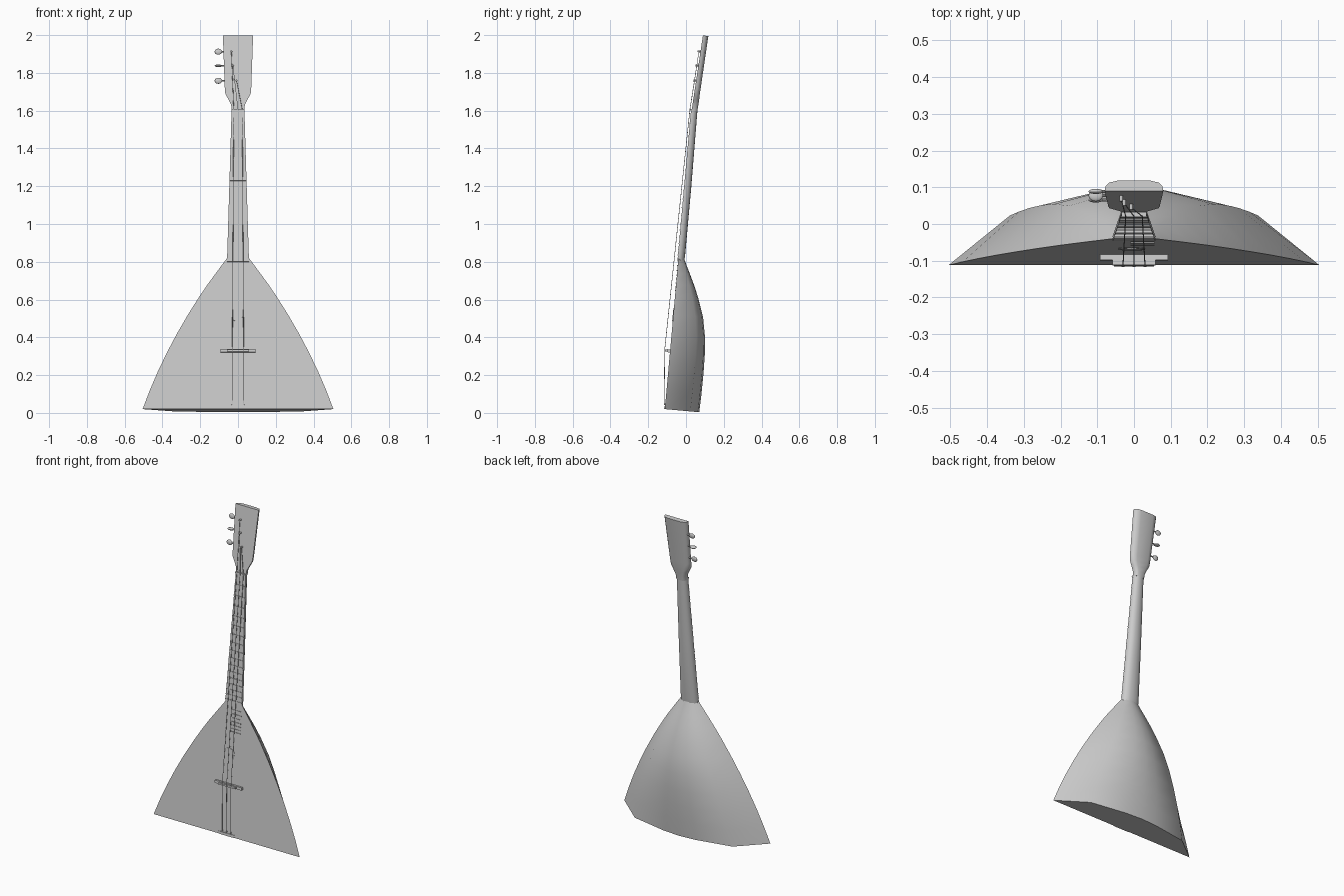
import bpy, bmesh, math
from mathutils import Matrix, Vector

if "Cube" in bpy.data.objects:
    bpy.data.objects.remove(bpy.data.objects["Cube"])

# Instrument is built upright (x across, y = depth behind the front face, z along), then leaned back
LEAN = math.atan(0.09)
M = Matrix.Translation((0, -0.112, 0.02)) @ Matrix.Rotation(-LEAN, 4, 'X')


def along(z):
    return (z - 0.02) / math.cos(LEAN)


def head_face(z):
    return max(0.0, 0.06 * (z - 1.61))


def finish(name, bm, angle=40):
    bmesh.ops.recalc_face_normals(bm, faces=bm.faces)
    bm.transform(M)
    me = bpy.data.meshes.new(name)
    bm.to_mesh(me)
    bm.free()
    ob = bpy.data.objects.new(name, me)
    bpy.context.collection.objects.link(ob)
    bpy.ops.object.select_all(action='DESELECT')
    ob.select_set(True)
    bpy.context.view_layer.objects.active = ob
    bpy.ops.object.shade_smooth_by_angle(angle=math.radians(angle))
    return ob


def loft(name, half, stations, angle=40):
    """half: (width, depth) ratios of the right half section; stations: (z, half width, depth, front)"""
    section = half + [(-x, d) for x, d in reversed(half) if x > 0]
    bm = bmesh.new()
    rings = [[bm.verts.new((x * w, f + d * t, along(z))) for x, d in section]
             for z, w, t, f in stations]
    n = len(section)
    for a, b in zip(rings, rings[1:]):
        for i in range(n):
            j = (i + 1) % n
            bm.faces.new((a[i], a[j], b[j], b[i]))
    bm.faces.new(rings[0])
    bm.faces.new(rings[-1])
    return finish(name, bm, angle)


def add_box(bm, centre, size):
    mat = Matrix.Translation(centre) @ Matrix.Diagonal((*size, 1))
    bmesh.ops.create_cube(bm, size=1, matrix=mat)


def add_rod(bm, a, b, r, sides=8):
    a, b = Vector(a), Vector(b)
    rot = (b - a).to_track_quat('Z', 'Y').to_matrix().to_4x4()
    bmesh.ops.create_cone(bm, cap_ends=True, segments=sides, radius1=r, radius2=r,
                          depth=(b - a).length, matrix=Matrix.Translation((a + b) / 2) @ rot)


# Triangular body with faceted bowl back
loft("body", [(1, 0), (0.67, 0.74), (0.22, 0.96), (0, 1)],
     [(0.02, 0.505, 0.183, 0), (0.12, 0.467, 0.186, 0), (0.22, 0.424, 0.187, 0),
      (0.32, 0.376, 0.185, 0), (0.42, 0.323, 0.177, 0), (0.52, 0.265, 0.158, 0),
      (0.62, 0.202, 0.123, 0), (0.68, 0.161, 0.098, 0), (0.74, 0.117, 0.069, 0),
      (0.79, 0.080, 0.044, 0), (0.82, 0.058, 0.030, 0)], 45)

# Tapered neck with rounded back
loft("neck", [(1, 0), (1, 0.25), (0.8, 0.72), (0.4, 0.97), (0, 1)],
     [(0.78, 0.059, 0.030, 0), (0.84, 0.057, 0.034, 0),
      (1.2, 0.046, 0.034, 0), (1.62, 0.033, 0.030, 0)])

# Flared headstock, bent slightly further back
loft("headstock", [(1, 0), (0.97, 0.45), (0.85, 0.8), (0.55, 1)],
     [(z, w, t, head_face(z)) for z, w, t in
      ((1.60, 0.034, 0.030), (1.63, 0.036, 0.031), (1.66, 0.051, 0.031),
       (1.69, 0.067, 0.030), (1.72, 0.070, 0.030), (2.0, 0.080, 0.029))])

# Fingerboard
loft("fingerboard", [(1, -1), (1, 0)],
     [(0.80, 0.058, 0.004, 0), (1.60, 0.034, 0.004, 0)])

# Frets: full width on the neck, short ones on the soundboard
NUT, BRIDGE = 1.605, 0.328
bm = bmesh.new()
for n in range(1, 25):
    z = BRIDGE + (NUT - BRIDGE) * 2 ** (-n / 12)
    if n <= 16:
        w = 0.058 - 0.024 * (z - 0.80) / 0.80
        add_box(bm, (0, -0.003, along(z)), (2 * w, 0.008, 0.005))
    elif n >= 18:
        add_box(bm, (0.023, -0.001, along(z)), (0.066, 0.005, 0.005))
finish("frets", bm)

# Nut
bm = bmesh.new()
add_box(bm, (0, -0.004, along(NUT)), (0.068, 0.012, 0.008))
finish("nut", bm)

# Sound hole disc and surrounding rosette
for name, r, thick, sides in (("rosette", 0.042, 0.001, 6), ("sound_hole", 0.030, 0.003, 24)):
    bm = bmesh.new()
    add_rod(bm, (-0.006, 0.002, along(0.515)), (-0.006, -thick, along(0.515)), r, sides)
    finish(name, bm)

# Bridge: wide foot with a narrower raised top
bm = bmesh.new()
add_box(bm, (0, -0.007, along(BRIDGE)), (0.186, 0.014, 0.016))
add_box(bm, (0, -0.021, along(BRIDGE)), (0.116, 0.014, 0.010))
finish("bridge", bm)

# Tailpiece with string pins
bm = bmesh.new()
add_box(bm, (0, -0.001, along(0.028)), (0.11, 0.006, 0.016))
for x in (-0.03, 0, 0.03):
    add_rod(bm, (x, 0, along(0.045)), (x, -0.007, along(0.045)), 0.004)
finish("tailpiece", bm)

# Strings, posts and tuning pegs
strings, posts, shafts = bmesh.new(), bmesh.new(), bmesh.new()
for i, (z, px) in enumerate(((1.915, -0.035), (1.84, -0.027), (1.76, -0.008))):
    h, d = along(z), head_face(z)
    x = (-0.03, 0, 0.03)[i]
    path = [(px, d - 0.008, h), (x * 0.75, -0.010, along(NUT)),
            (x, -0.029, along(BRIDGE)), (x, -0.005, along(0.045))]
    for a, b in zip(path, path[1:]):
        add_rod(strings, a, b, 0.0015, 6)
    add_rod(posts, (px, d + 0.005, h), (px, d - 0.015, h), 0.005, 10)
    add_rod(shafts, (-0.065, d + 0.012, h), (-0.095, d + 0.012, h), 0.004, 8)
    button = bmesh.new()
    scale = (0.020, 0.016, 0.007) if i == 1 else (0.020, 0.007, 0.016)
    bmesh.ops.create_uvsphere(button, u_segments=16, v_segments=10, radius=1,
                              matrix=Matrix.Translation((-0.104, d + 0.012, h))
                              @ Matrix.Diagonal((*scale, 1)))
    finish(f"peg_button_{i + 1}", button, 60)
finish("strings", strings)
finish("string_posts", posts)
finish("peg_shafts", shafts)
